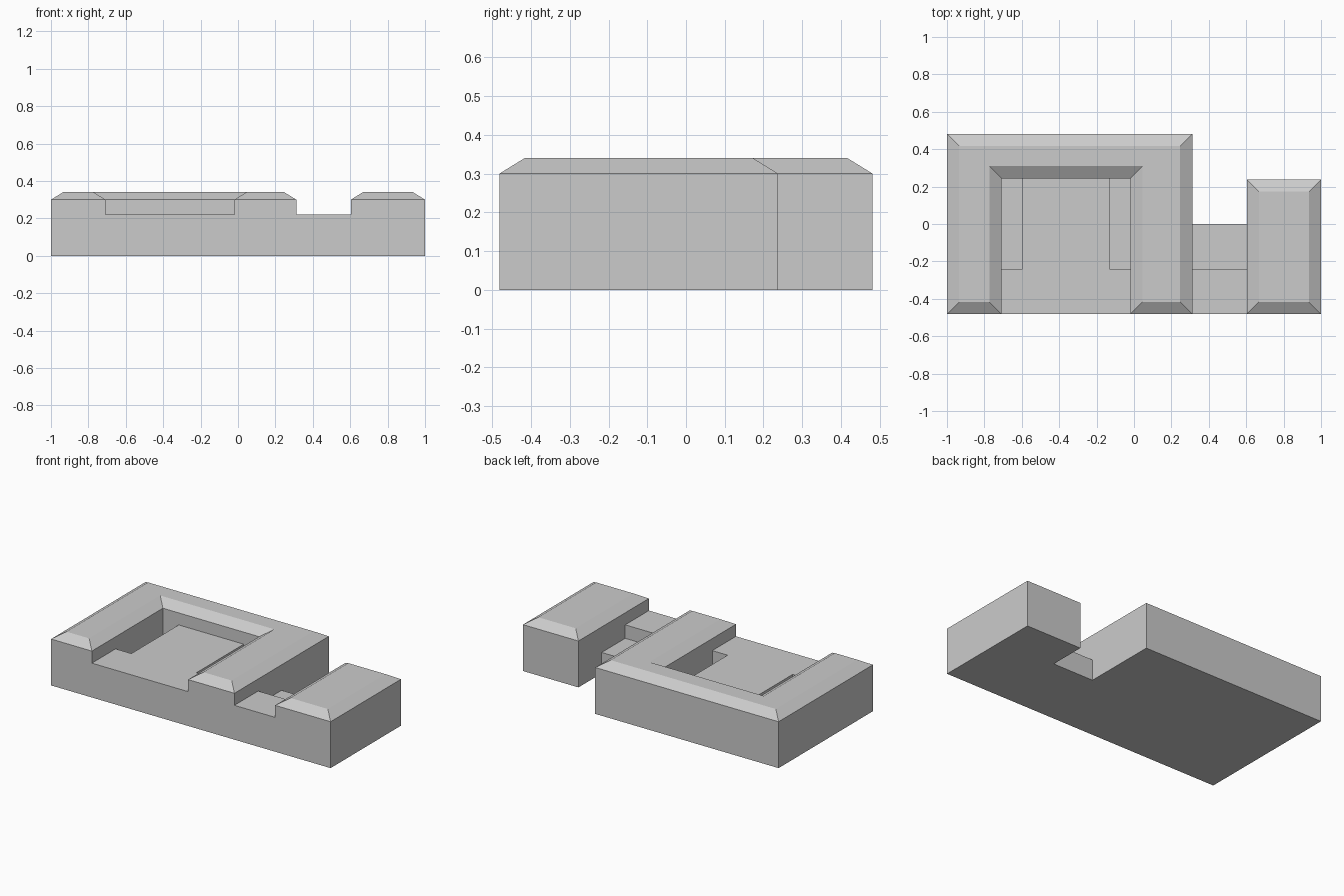
import bpy
import bmesh
from mathutils import Vector

if "Cube" in bpy.data.objects:
    bpy.data.objects.remove(bpy.data.objects["Cube"])

WALL, ROOF, INSET = 0.30, 0.34, 0.065


def building(name, outline, height, roof=None):
    """Extrude a counter-clockwise outline; optionally finish with a bevelled roof."""
    pts = [Vector(p) for p in outline]
    n = len(pts)
    rings = [(pts, 0.0), (pts, height)]
    if roof:
        inner = []
        for i, p in enumerate(pts):
            a = (p - pts[i - 1]).normalized()
            b = (pts[(i + 1) % n] - p).normalized()
            # inward normals of the two right-angled edges
            inner.append(p + INSET * (Vector((-a.y, a.x)) + Vector((-b.y, b.x))))
        rings.append((inner, roof))
    bm = bmesh.new()
    loops = [[bm.verts.new((p.x, p.y, z)) for p in ring] for ring, z in rings]
    for lo, hi in zip(loops, loops[1:]):
        for i in range(n):
            j = (i + 1) % n
            bm.faces.new((lo[i], lo[j], hi[j], hi[i]))
    caps = [bm.faces.new(loops[0][::-1]), bm.faces.new(loops[-1])]
    bm.normal_update()
    bmesh.ops.triangulate(bm, faces=caps, ngon_method='EAR_CLIP')
    mesh = bpy.data.meshes.new(name)
    bm.to_mesh(mesh)
    bm.free()
    obj = bpy.data.objects.new(name, mesh)
    bpy.context.collection.objects.link(obj)
    return obj


def rect(x0, x1, y0, y1):
    return [(x0, y0), (x1, y0), (x1, y1), (x0, y1)]


# U-shaped main block with hipped rim roof
building("main_block", [(-1, -.482), (-.708, -.482), (-.708, .244), (-.02, .244),
                        (-.02, -.482), (.312, -.482), (.312, .482), (-1, .482)], WALL, ROOF)

# Detached side block
building("side_block", rect(.603, 1, -.482, .238), WALL, ROOF)

# T-shaped low roof filling the courtyard, leaving a light well on each side
building("courtyard_roof", [(-.708, -.482), (-.02, -.482), (-.02, -.24), (-.13, -.24),
                            (-.13, .244), (-.595, .244), (-.595, -.24), (-.708, -.24)], .222)

# Light well floors
for side, x0, x1 in (("left", -.708, -.595), ("right", -.13, -.02)):
    building("light_well_floor_" + side, rect(x0, x1, -.24, .244), .005)

# Stepped link between the two blocks
building("link_front", rect(.312, .603, -.482, -.24), .222)
building("link_rear", rect(.312, .603, -.24, 0), .135)
